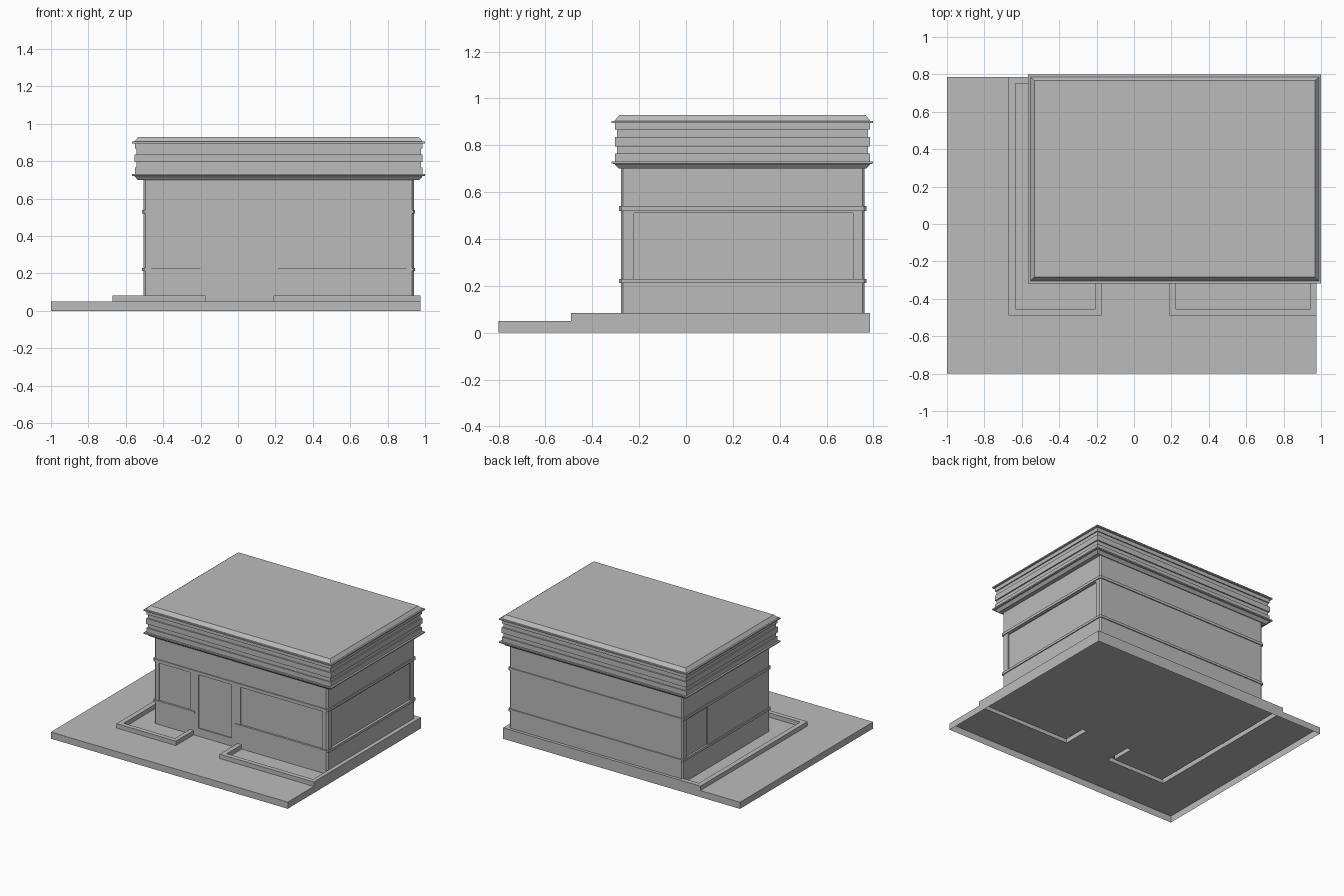
import bpy
import bmesh

if "Cube" in bpy.data.objects:
    bpy.data.objects.remove(bpy.data.objects["Cube"], do_unlink=True)

# One plain stone colour
stone = bpy.data.materials.new("grey_stone")
stone.use_nodes = True
COLOUR = (0.5, 0.5, 0.5, 1)
stone.diffuse_color = COLOUR
stone.node_tree.nodes["Principled BSDF"].inputs["Base Color"].default_value = COLOUR


def finish(name, bm):
    mesh = bpy.data.meshes.new(name)
    bmesh.ops.recalc_face_normals(bm, faces=bm.faces)
    bm.to_mesh(mesh)
    bm.free()
    mesh.materials.append(stone)
    obj = bpy.data.objects.new(name, mesh)
    bpy.context.collection.objects.link(obj)
    return obj


def box(name, x, y, z, chamfer=0):
    """Box from ranges, with optional chamfered upright edges."""
    bm = bmesh.new()
    bmesh.ops.create_cube(bm, size=1)
    for v in bm.verts:
        v.co = [r[0] if c < 0 else r[1] for c, r in zip(v.co, (x, y, z))]
    if chamfer:
        upright = [e for e in bm.edges
                   if abs(e.verts[0].co.z - e.verts[1].co.z) > 0.001]
        bmesh.ops.bevel(bm, geom=upright, offset=chamfer, segments=1, affect='EDGES')
    return finish(name, bm)


def cut(target, x, y, z):
    """Carve a box out of the target."""
    cutter = box("cutter", x, y, z)
    cutter.hide_render = True
    mod = target.modifiers.new("recess", 'BOOLEAN')
    mod.operation, mod.solver, mod.object = 'DIFFERENCE', 'EXACT', cutter
    bpy.context.view_layer.objects.active = target
    bpy.ops.object.modifier_apply(modifier=mod.name)
    bpy.data.objects.remove(cutter, do_unlink=True)


# Ground sheet with raised kerbs, open underneath
GROUND, KERB = 0.05, 0.083
xs = [-1, -0.67, -0.633, -0.207, -0.175, 0.19, 0.225, 0.945, 0.975]
ys = [-0.8, -0.49, -0.455, -0.278, 0.75, 0.785]


def height(i, j):
    if not (0 <= i < len(xs) - 1 and 0 <= j < len(ys) - 1):
        return 0
    back = j == 4 and i >= 1
    sides = i in (1, 7) and j >= 1
    front = j == 1 and i in (1, 2, 3, 5, 6, 7)
    ends = i in (3, 5) and j in (1, 2)
    return KERB if back or sides or front or ends else GROUND


bm = bmesh.new()


def quad(*points):
    bm.faces.new([bm.verts.new(p) for p in points])


for i in range(-1, len(xs) - 1):
    for j in range(-1, len(ys) - 1):
        h = height(i, j)
        x1, y1 = xs[i + 1], ys[j + 1]
        if h:
            x0, y0 = xs[i], ys[j]
            quad((x0, y0, h), (x1, y0, h), (x1, y1, h), (x0, y1, h))
        hx, hy = height(i + 1, j), height(i, j + 1)
        if h != hx:
            y0 = ys[j]
            quad((x1, y0, h), (x1, y1, h), (x1, y1, hx), (x1, y0, hx))
        if h != hy:
            x0 = xs[i]
            quad((x0, y1, h), (x1, y1, h), (x1, y1, hy), (x0, y1, hy))
bmesh.ops.remove_doubles(bm, verts=bm.verts, dist=0.0001)
finish("ground_and_kerbs", bm)

# Walls with shallow recessed panels and doorway
LEFT, RIGHT, FRONT, BACK = -0.505, 0.94, -0.278, 0.763
LOW, HIGH = 0.23, 0.512
walls = box("walls", (LEFT, RIGHT), (FRONT, BACK), (GROUND, 0.71), 0.01)
front_depth = (FRONT - 0.1, FRONT + 0.008)
cut(walls, (-0.465, -0.2), front_depth, (LOW, HIGH))
cut(walls, (-0.135, 0.14), front_depth, (0.11, HIGH))
cut(walls, (0.215, 0.9), front_depth, (LOW, HIGH))
cut(walls, (RIGHT - 0.012, RIGHT + 0.1), (-0.222, 0.714), (LOW, HIGH))
cut(walls, (LEFT - 0.1, LEFT + 0.008), (0.465, 0.714), (LOW, HIGH))

# Bands around the walls, the lower one broken at the doorway
OUT = 0.007
for name, z in (("lower_band", (0.212, 0.23)), ("upper_band", (0.52, 0.54))):
    band = box(name, (LEFT - OUT, RIGHT + OUT), (FRONT - OUT, BACK + OUT), z, 0.01)
    if name == "lower_band":
        cut(band, (-0.165, 0.175), (FRONT - 0.1, FRONT + 0.02), (0.1, 0.4))

# Cornice and roof: inset and height pairs swept round a rectangle
profile = [
    (0.03, 0.7), (0.012, 0.72), (0, 0.722), (0, 0.731), (0.014, 0.731),
    (0.014, 0.765), (0.022, 0.765), (0.022, 0.795), (0.013, 0.795),
    (0.013, 0.836), (0.022, 0.836), (0.022, 0.867), (0.014, 0.867),
    (0.014, 0.895), (0, 0.895), (0, 0.904), (0.012, 0.904), (0.033, 0.93)]
bm = bmesh.new()
rings = []
for d, z in profile:
    x0, x1, y0, y1 = -0.566 + d, 1 - d, -0.317 + d, 0.799 - d
    rings.append([bm.verts.new((x, y, z))
                  for x, y in ((x0, y0), (x1, y0), (x1, y1), (x0, y1))])
for a, b in zip(rings, rings[1:]):
    for k in range(4):
        n = (k + 1) % 4
        bm.faces.new((a[k], a[n], b[n], b[k]))
bm.faces.new(rings[0])
bm.faces.new(rings[-1])
finish("cornice_and_roof", bm)
